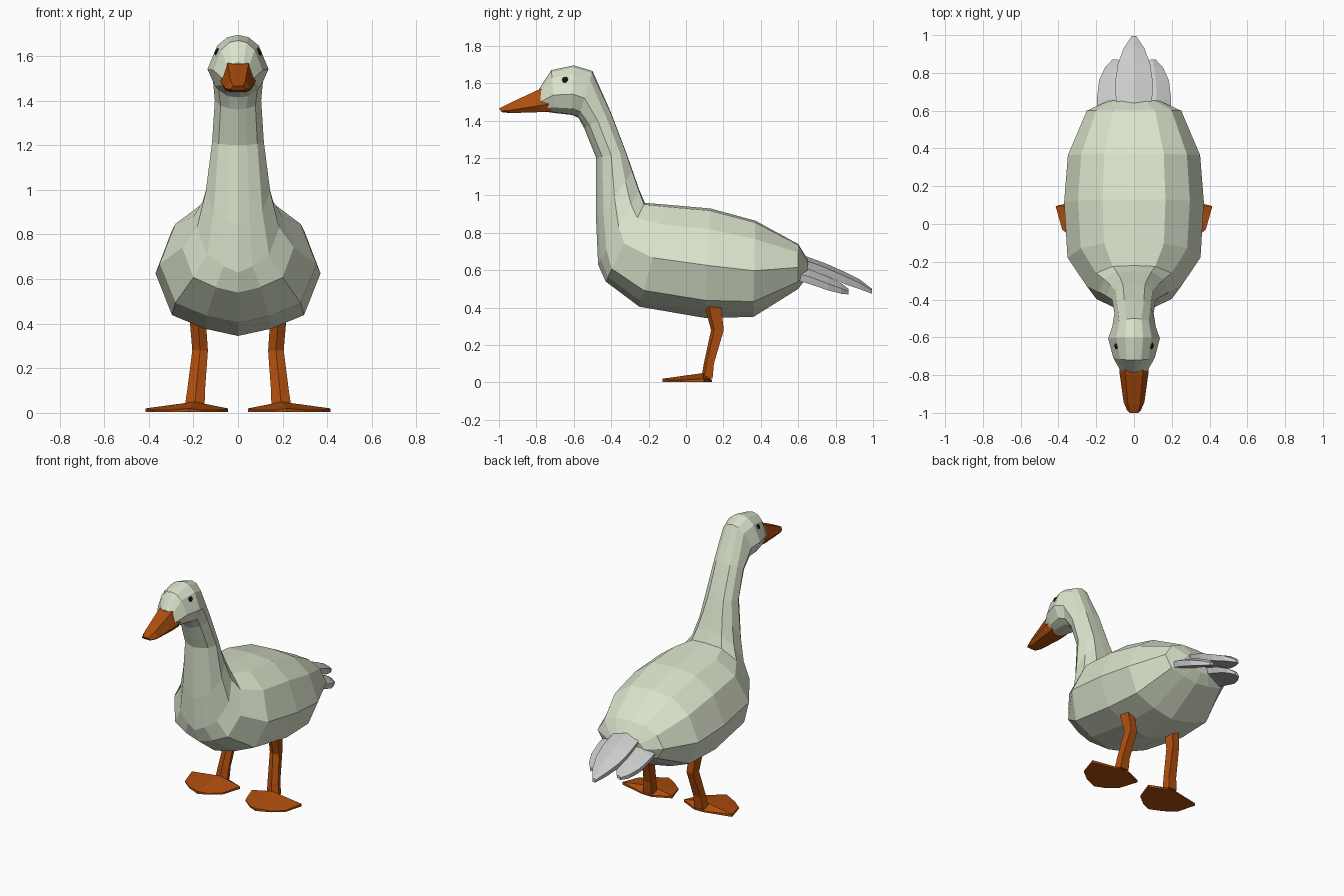
import bpy, bmesh
from mathutils import Vector

if "Cube" in bpy.data.objects:
    bpy.data.objects.remove(bpy.data.objects["Cube"])


def material(name, rgb):
    m = bpy.data.materials.new(name)
    m.diffuse_color = (*rgb, 1)
    m.use_nodes = True
    m.node_tree.nodes["Principled BSDF"].inputs["Base Color"].default_value = m.diffuse_color
    return m


PLUMAGE = material("plumage", (0.70, 0.77, 0.60))
ORANGE = material("orange", (0.42, 0.075, 0.004))
BLACK = material("black", (0.01, 0.01, 0.01))


def finish(bm, name, mat=None):
    bmesh.ops.recalc_face_normals(bm, faces=bm.faces)
    me = bpy.data.meshes.new(name)
    bm.to_mesh(me)
    bm.free()
    ob = bpy.data.objects.new(name, me)
    bpy.context.collection.objects.link(ob)
    if mat:
        me.materials.append(mat)
    return ob


def mirror(ob):
    m = ob.modifiers.new("mirror", "MIRROR")
    m.use_mirror_merge = False


def loft(name, rings, mat):
    """Skin a list of closed point rings and cap both ends."""
    bm = bmesh.new()
    vs = [[bm.verts.new(p) for p in r] for r in rings]
    n = len(vs[0])
    for a, b in zip(vs, vs[1:]):
        for i in range(n):
            j = (i + 1) % n
            bm.faces.new((a[i], a[j], b[j], b[i]))
    bm.faces.new(vs[0])
    bm.faces.new(vs[-1])
    return finish(bm, name, mat)


def section(top, bottom, w, half):
    """Symmetric ring spanning top to bottom (y, z), from a half profile."""
    t, b = Vector((0, *top)), Vector((0, *bottom))
    pts = [b.lerp(t, k) + Vector((x * w, 0, 0)) for x, k in half]
    left = [Vector((-p.x, p.y, p.z)) for p in reversed(pts) if p.x > 1e-6]
    return pts + left


# Body, neck and head: one skin running from rump to face
BODY = [(0, 1), (.45, .98), (.8, .81), (1, .48), (.8, .16), (.4, .055), (0, 0)]
NECK = [(0, 1), (.5, .99), (.85, .8), (1, .5), (.75, .2), (.35, .07), (0, 0)]
HEAD = [(0, 1), (.35, .96), (.68, .82), (1, .42), (.75, .13), (.4, .02), (0, 0)]
spine = [
    ((.655, .65), (.645, .56), .14, BODY),
    ((.60, .74), (.60, .50), .25, BODY),
    ((.37, .865), (.36, .35), .35, BODY),
    ((.13, .93), (.10, .345), .37, BODY),
    ((-.10, .95), (-.25, .405), .352, BODY),
    ((-.22, .96), (-.43, .54), .25, BODY),
    ((-.25, 1.03), (-.47, .63), .185, NECK),
    ((-.285, 1.13), (-.48, .85), .145, NECK),
    ((-.32, 1.23), (-.48, 1.20), .116, NECK),
    ((-.40, 1.44), (-.545, 1.36), .104, NECK),
    ((-.50, 1.665), (-.575, 1.415), .115, HEAD),
    ((-.60, 1.695), (-.61, 1.43), .137, HEAD),
    ((-.72, 1.67), (-.70, 1.44), .11, HEAD),
    ((-.785, 1.57), (-.775, 1.45), .07, HEAD),
]
loft("body", [section(*s) for s in spine], PLUMAGE)

# Beak
BEAK = [(.6, 1), (1, .3), (.7, 0)]
beak = [((-.74, 1.58), (-.72, 1.45), .08), ((-.80, 1.56), (-.78, 1.445), .077),
        ((-.95, 1.49), (-.94, 1.44), .055), ((-1.0, 1.465), (-.985, 1.445), .035)]
loft("beak", [section(*s, BEAK) for s in beak], ORANGE)

# Eyes
bm = bmesh.new()
bmesh.ops.create_uvsphere(bm, u_segments=8, v_segments=6, radius=.02)
bmesh.ops.translate(bm, verts=bm.verts, vec=(.085, -.645, 1.615))
mirror(finish(bm, "eyes", BLACK))


# Tail feathers: tapering blades with a raised middle, tilted outwards
def feather(name, stations, thick, tilt=0):
    rings = []
    for x, y, z, w in stations:
        t = thick * min(1, .3 + w * 9)
        rings.append([(x - w, y, z - t * .35 + w * tilt), (x, y, z),
                      (x + w, y, z - t * .35 - w * tilt),
                      (x + w * .85, y, z - t - w * tilt), (x - w * .85, y, z - t + w * tilt)])
    return loft(name, rings, None)


feather("tail_feather_middle", [(0, .54, .69, .08), (0, .64, .675, .095), (0, .75, .635, .10),
                                (0, .85, .59, .085), (0, .93, .55, .055), (0, .995, .50, .012)], .065)
mirror(feather("tail_feathers_side", [(.12, .54, .635, .07), (.12, .66, .605, .077),
                                      (.115, .76, .565, .07), (.105, .83, .53, .048),
                                      (.10, .87, .50, .015)], .06, .25))

# Legs: x centre, y centre, z, half width, half depth
leg = []
for x, y, z, w, d in [(.18, .145, .45, .036, .044), (.18, .143, .41, .036, .044),
                      (.17, .168, .28, .035, .034), (.188, .122, .10, .04, .027),
                      (.195, .112, .02, .045, .03)]:
    leg.append([(x - w, y - d * .5, z), (x, y - d, z), (x + w, y - d * .5, z),
                (x + w * .7, y + d, z), (x - w * .7, y + d, z)])
mirror(loft("legs", leg, ORANGE))

# Webbed feet: a ridged fan from ankle to toes over a flat sole
rim = [(.16, .14), (.045, .085), (.085, -.04), (.16, -.10), (.22, -.125),
       (.31, -.085), (.38, -.03), (.415, .095), (.23, .14)]
ridge = {1, 4, 7}
bm = bmesh.new()
apex = bm.verts.new((.195, .09, .05))
top = [bm.verts.new((x, y, .02 if i in ridge else .012)) for i, (x, y) in enumerate(rim)]
sole = [bm.verts.new((x, y, .003)) for x, y in rim]
for i in range(len(rim)):
    j = (i + 1) % len(rim)
    bm.faces.new((apex, top[i], top[j]))
    bm.faces.new((top[i], sole[i], sole[j], top[j]))
bm.faces.new(sole)
mirror(finish(bm, "webbed_feet", ORANGE))
